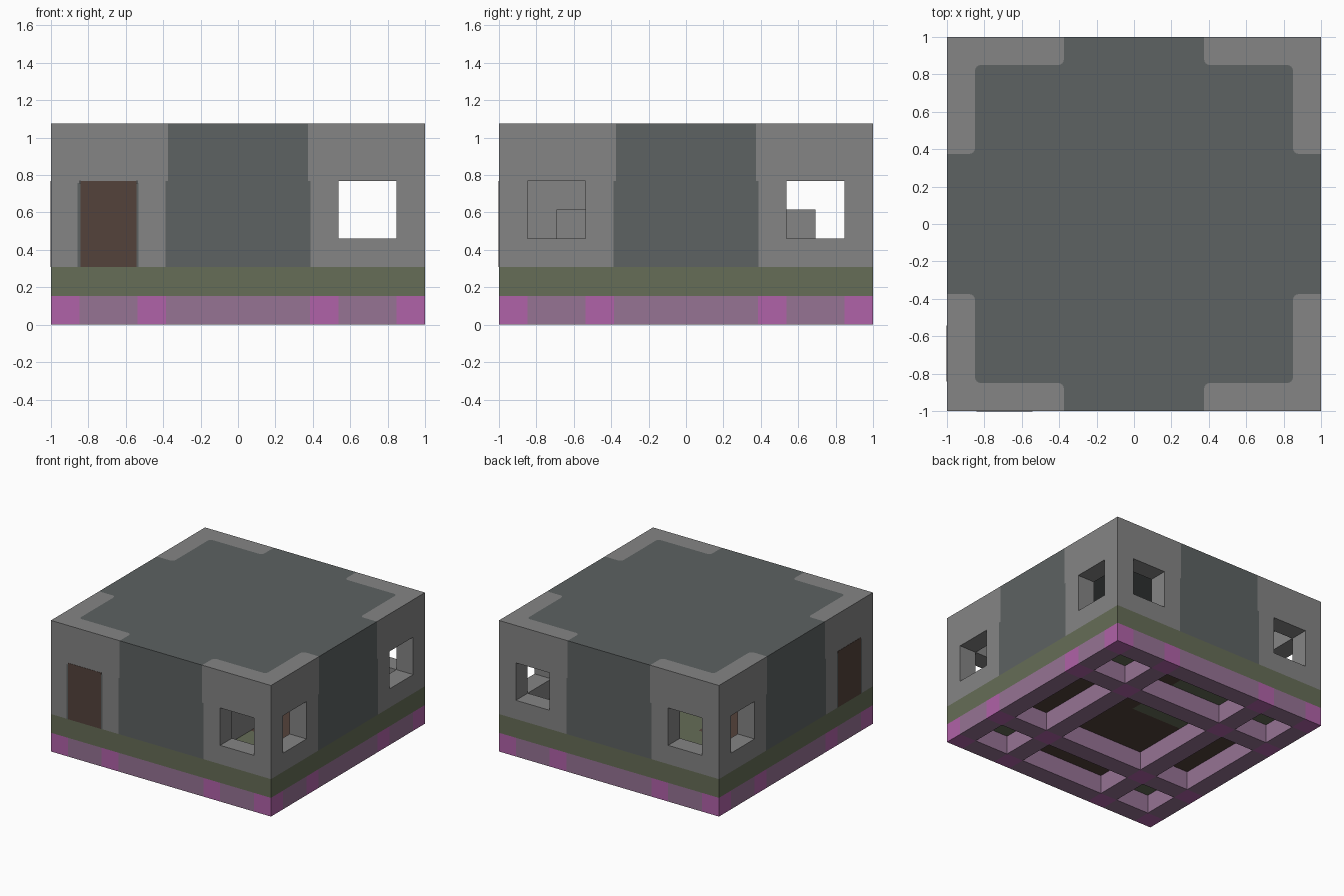
import bpy, bmesh
from math import pi
from mathutils import Matrix, Vector

if "Cube" in bpy.data.objects:
    bpy.data.objects.remove(bpy.data.objects["Cube"])

U = 2 / 13                                   # one building module
A, B, C, D = 2.5 * U, 3.5 * U, 5.5 * U, 1.0  # plan lines from the centre
FLOOR, GROUND, SILL, HEAD, CEIL, TOP = U, 2 * U, 3 * U, 5 * U, 6 * U, 7 * U


def material(name, rgb):
    lin = [((c / 255 + 0.055) / 1.055) ** 2.4 for c in rgb] + [1]
    m = bpy.data.materials.new(name)
    m.use_nodes = True
    m.diffuse_color = lin
    m.node_tree.nodes["Principled BSDF"].inputs["Base Color"].default_value = lin
    return m


LIGHT = material("light stone", (133, 133, 133))
DARK = material("dark slate", (93, 98, 98))
BROWN = material("brown wood", (84, 66, 59))
GREEN = material("moss green", (102, 109, 87))
PINK = material("bright pink", (176, 98, 168))
MAUVE = material("dusty mauve", (150, 115, 148))


def finish(name, bm, mat):
    bmesh.ops.recalc_face_normals(bm, faces=bm.faces)
    me = bpy.data.meshes.new(name)
    bm.to_mesh(me)
    bm.free()
    me.materials.append(mat)
    ob = bpy.data.objects.new(name, me)
    bpy.context.collection.objects.link(ob)
    return ob


def boxes(name, spans, mat, turn=0):
    """Boxes given as ((x0, x1), (y0, y1), (z0, z1)), turned in quarter turns."""
    bm = bmesh.new()
    rot = Matrix.Rotation(turn * pi / 2, 4, "Z")
    for span in spans:
        mid = Vector([(a + b) / 2 for a, b in span])
        size = Vector([abs(b - a) for a, b in span])
        bmesh.ops.create_cube(bm, size=1,
                              matrix=rot @ Matrix.Translation(mid) @ Matrix.Diagonal(size).to_4x4())
    return finish(name, bm, mat)


def prism(name, outline, rounded, z0, z1, mat):
    """Extruded plan outline; corners found in 'rounded' are softened."""
    bm = bmesh.new()
    face = bm.faces.new([bm.verts.new((x, y, z0)) for x, y in outline])
    out = bmesh.ops.extrude_face_region(bm, geom=[face])
    for v in out["geom"]:
        if isinstance(v, bmesh.types.BMVert):
            v.co.z = z1
    soft = [e for e in bm.edges
            if (e.verts[0].co.xy - e.verts[1].co.xy).length < 1e-5
            and any((e.verts[0].co.xy - Vector(p)).length < 1e-5 for p in rounded)]
    bmesh.ops.bevel(bm, geom=soft, offset=0.03, segments=4, profile=0.5, affect="EDGES")
    return finish(name, bm, mat)


# Base lattice: pink crossings joined by mauve beams
bars = [(-D, -C), (-B, -A), (A, B), (C, D)]
gaps = [(-C, -B), (-A, A), (B, C)]
base = (0, FLOOR)
boxes("base_crossings", [(p, q, base) for p in bars for q in bars], PINK)
boxes("base_beams", [s for p in bars for g in gaps
                     for s in ((p, g, base), (g, p, base))], MAUVE)

# Floor slab: green rim, corners and patch, brown boards elsewhere
slab = (FLOOR, GROUND)
PX, PY = 0.08, 0.08
rim = [((-D, D), (-D, -C), slab), ((-D, D), (C, D), slab),
       ((-D, -C), (-C, C), slab), ((C, D), (-C, C), slab)]
corners = [(p, q, slab) for p in ((-C, -A), (A, C)) for q in ((-C, -A), (A, C))]
boxes("floor_rim", rim + corners, GREEN)
boxes("floor_patch", [((-A, PX), (PY, C), slab)], GREEN)
boxes("floor_boards", [((-C, -A), (-A, A), slab), ((A, C), (-A, A), slab),
                       ((-A, A), (-C, PY), slab), ((PX, A), (PY, C), slab)], BROWN)

# Corner posts
boxes("corner_posts", [(p, q, (GROUND, CEIL)) for p in (bars[0], bars[3])
                       for q in (bars[0], bars[3])], LIGHT)

# Four walls, each with a dark centre and two openings
N, W = 0.375, 0.388
thick = (-D, -C)
doors = {(0, -1), (3, 1)}
for turn, side in enumerate(("front", "left", "back", "right")):
    boxes(side + "_centre_panel", [((-W, W), thick, (GROUND, HEAD)),
                                   ((-N, N), thick, (HEAD, CEIL))], DARK, turn)
    stone = []
    for s in (-1, 1):
        stone += [((s * N, s * C), thick, (HEAD, CEIL)),
                  ((s * W, s * B), thick, (GROUND, HEAD))]
        if (turn, s) not in doors:
            stone.append(((s * B, s * C), thick, (GROUND, SILL)))
            continue
        # Flush door: thin dark edge, brown leaf, stone lining behind
        stone.append(((s * B, s * C), (-D + 0.02, -C), (GROUND, HEAD)))
        boxes(side + "_door_edge", [((s * (B - 0.007), s * (C + 0.012)),
                                     (-D - 0.001, -D + 0.02), (GROUND, HEAD - 0.012))], DARK, turn)
        boxes(side + "_door", [((s * (B + 0.005), s * (C - 0.003)),
                                (-D - 0.002, -D + 0.02), (GROUND, HEAD))], BROWN, turn)
    boxes(side + "_stonework", stone, LIGHT, turn)

# Low stone partition inside
boxes("inner_partition", [((1.5 * U, A), (-4.5 * U, 4.5 * U), (GROUND, 4 * U))], LIGHT)

# Roof: dark cross with light angle pieces at the corners
R = 0.85
step = [(D, N), (R, N), (R, R), (N, R), (N, D)]
soft = step[1:4]


def quarter(points, k):
    for _ in range(k):
        points = [(-y, x) for x, y in points]
    return points


prism("roof_deck", [p for k in range(4) for p in quarter(step, k)],
      [p for k in range(4) for p in quarter(soft, k)], CEIL, TOP, DARK)
for k in range(4):
    prism("roof_corner_%d" % (k + 1), quarter(step + [(D, D)], k),
          quarter(soft, k), CEIL, TOP, LIGHT)
